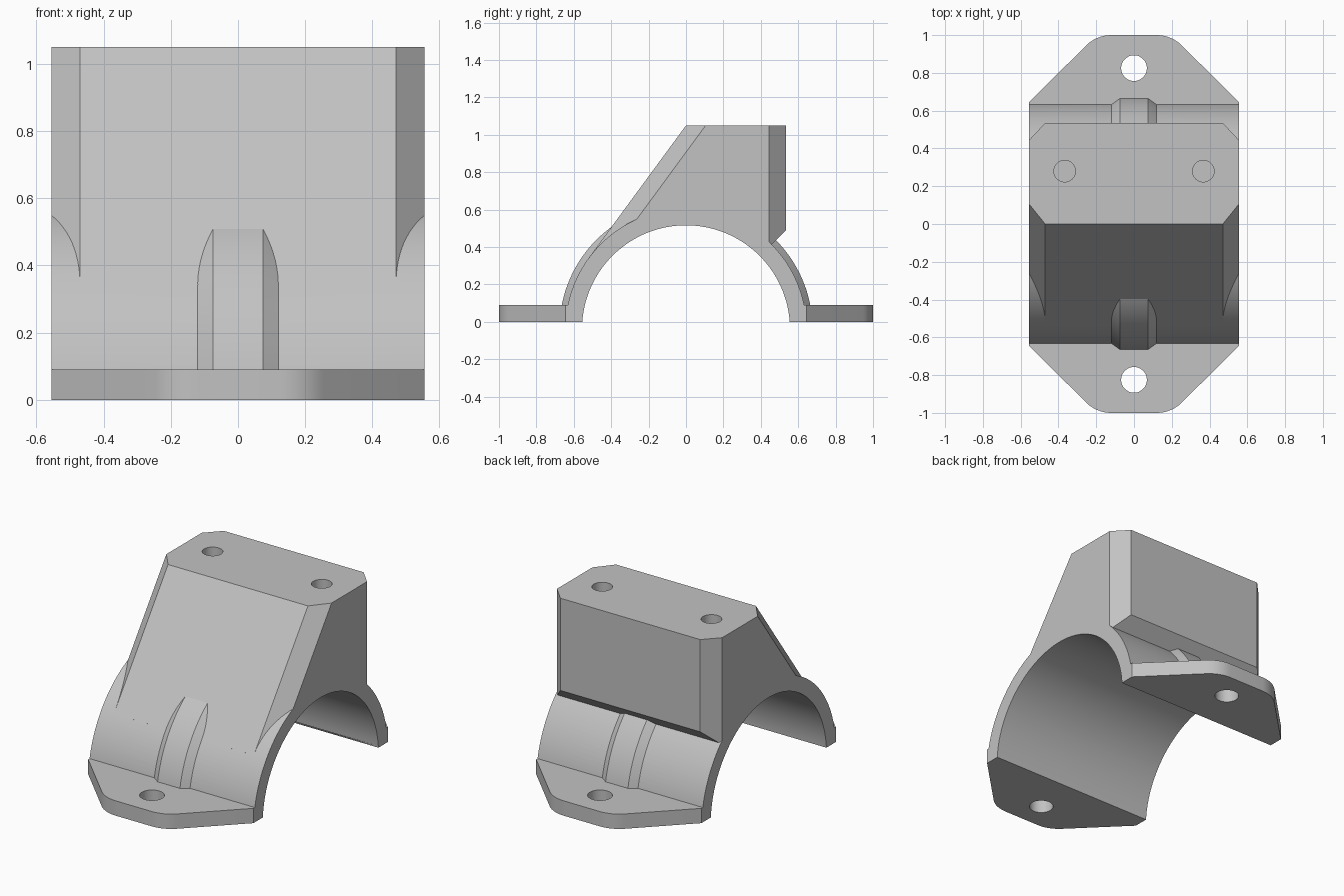
import bpy, bmesh
from math import sin, cos, asin, acos, pi, radians
from mathutils import Vector

cube = bpy.data.objects.get("Cube")
if cube:
    bpy.data.objects.remove(cube, do_unlink=True)

grey = bpy.data.materials.new("plain grey")
grey.use_nodes = True
colour = (0.54, 0.54, 0.54, 1)
grey.diffuse_color = colour
grey.node_tree.nodes["Principled BSDF"].inputs["Base Color"].default_value = colour

AXIS_Z = -0.04        # height of the arch axis
BORE, SHELL, RIB = 0.556, 0.645, 0.677
HALF_W, TOP, BACK = 0.555, 1.05, 0.535
PLATE = 0.09


def loft(name, rings, planes=()):
    """Closed solid through matching rings, trimmed by (point, normal) planes."""
    bm = bmesh.new()
    loops = [[bm.verts.new(p) for p in ring] for ring in rings]
    n = len(loops[0])
    for a, b in zip(loops, loops[1:]):
        for i in range(n):
            j = (i + 1) % n
            bm.faces.new((a[i], a[j], b[j], b[i]))
    bm.faces.new(loops[0])
    bm.faces.new(loops[-1])
    for point, normal in planes:
        cut = bmesh.ops.bisect_plane(bm, geom=bm.verts[:] + bm.edges[:] + bm.faces[:],
                                     plane_co=point, plane_no=normal, clear_outer=True)
        edges = [e for e in cut["geom_cut"] if isinstance(e, bmesh.types.BMEdge)]
        bmesh.ops.edgeloop_fill(bm, edges=edges)
    bmesh.ops.recalc_face_normals(bm, faces=bm.faces[:])
    mesh = bpy.data.meshes.new(name)
    bm.to_mesh(mesh)
    bm.free()
    mesh.materials.append(grey)
    obj = bpy.data.objects.new(name, mesh)
    bpy.context.collection.objects.link(obj)
    return obj


def side(x, pts):
    return [(x, y, z) for y, z in pts]


def plan(z, pts):
    return [(x, y, z) for x, y in pts]


def half_disc(r, steps=72):
    """Part of a disc about the arch axis that lies above the ground."""
    start = asin(-AXIS_Z / r)
    angles = [start + (pi - 2 * start) * i / steps for i in range(steps + 1)]
    return [(r * cos(a), AXIS_Z + r * sin(a)) for a in angles]


def circle(cx, cy, r, steps):
    return [(cx + r * cos(2 * pi * i / steps), cy + r * sin(2 * pi * i / steps))
            for i in range(steps)]


def combine(target, other, operation):
    mod = target.modifiers.new(operation, 'BOOLEAN')
    mod.operation = operation
    mod.solver = 'EXACT'
    mod.object = other
    bpy.context.view_layer.objects.active = target
    bpy.ops.object.modifier_apply(modifier=mod.name)
    bpy.data.objects.remove(other, do_unlink=True)


# Arch shell over the bore
bracket = loft("saddle_bracket", [side(x, half_disc(SHELL)) for x in (-HALF_W, HALF_W)])

# Base plate with 45 degree corners rounded into the ends
corner_r, corner_x = 0.19, 0.12
quarter = [(HALF_W, 0.645)]
for i in range(9):
    a = radians(45 + 45 * i / 8)
    quarter.append((corner_x + corner_r * cos(a), 1 - corner_r + corner_r * sin(a)))
half = quarter + [(-x, y) for x, y in reversed(quarter)]
outline = half + [(-x, -y) for x, y in half]
flange = loft("base_flange", [plan(z, outline) for z in (0, PLATE)])

# Mounting block: front slope runs tangent to the arch shell
theta = acos(SHELL / (TOP - AXIS_Z))
foot = (-SHELL * sin(theta), AXIS_Z + SHELL * cos(theta))
profile = [(0, TOP), (BACK, TOP), (BACK, 0.49), (0.455, 0.41),
           (0.2, 0.155), (-0.3, 0.1), foot]
slope = Vector((0, foot[0], foot[1] - TOP))
planes = []
for s in (-1, 1):
    front_normal = Vector((s * 0.085, 0.105, 0)).cross(slope)
    if front_normal.x * s < 0:
        front_normal.negate()
    planes.append(((s * 0.47, 0, TOP), front_normal.normalized()))
    planes.append(((s * 0.47, BACK, TOP), Vector((s * 0.09, 0.085, 0)).normalized()))
block = loft("mounting_block", [side(x, profile) for x in (-HALF_W, HALF_W)], planes)

# Raised rib with sloping sides around the middle of the arch
rib_section = [(-0.141, 0.63), (-0.075, RIB), (0.075, RIB), (0.141, 0.63)]
rib = loft("centre_rib", [side(x, half_disc(r)) for x, r in rib_section])

for part in (flange, block, rib):
    combine(bracket, part, 'UNION')

# Bore, flange bolt holes and blind holes in the top
cutters = [loft("bore_cutter", [side(x, circle(0, AXIS_Z, BORE, 144)) for x in (-0.8, 0.8)])]
for s in (-1, 1):
    cutters.append(loft("bolt_hole_cutter",
                        [plan(z, circle(0, s * 0.825, 0.068, 48)) for z in (-0.1, 0.2)]))
    cutters.append(loft("top_hole_cutter",
                        [plan(z, circle(s * 0.367, 0.28, 0.057, 48)) for z in (0.75, 1.2)]))
for cutter in cutters:
    cutter.hide_render = True
    combine(bracket, cutter, 'DIFFERENCE')

# Smooth curved walls, crisp edges
bpy.ops.object.select_all(action='DESELECT')
bracket.select_set(True)
bpy.context.view_layer.objects.active = bracket
bpy.ops.object.shade_smooth_by_angle(angle=radians(12))
